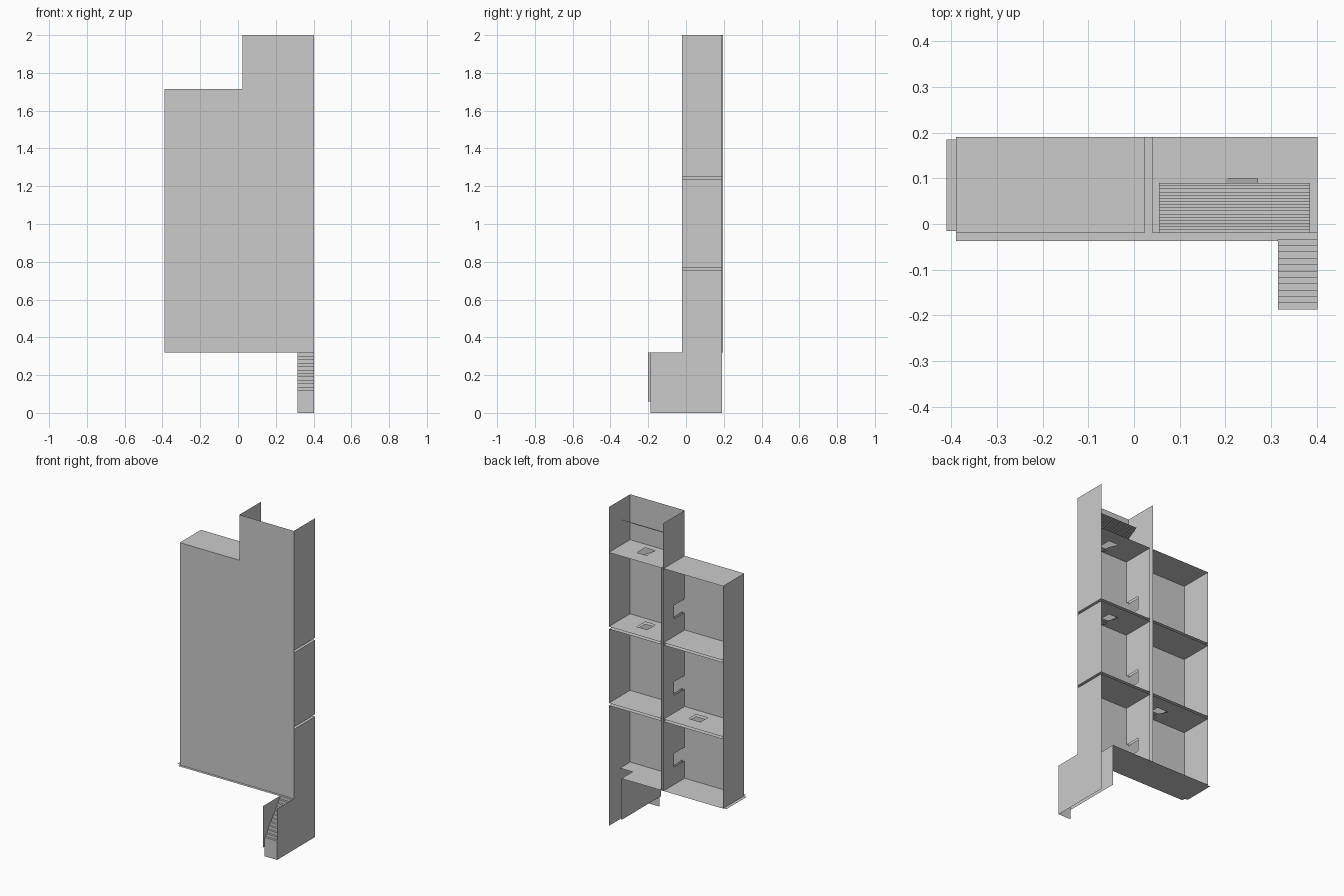
import bpy

if "Cube" in bpy.data.objects:
    bpy.data.objects.remove(bpy.data.objects["Cube"])

# Every wall and floor is a thin sheet, as in an open-backed play house
def sheet(name, quads):
    verts, faces = [], []
    for q in quads:
        faces.append(tuple(range(len(verts), len(verts) + len(q))))
        verts += q
    me = bpy.data.meshes.new(name)
    me.from_pydata(verts, [], faces)
    ob = bpy.data.objects.new(name, me)
    bpy.context.collection.objects.link(ob)
    return ob


def panel(name, axis, pos, a, b, holes=()):
    """Axis-aligned rectangle spanning a x b, with rectangular holes (a0, a1, b0, b1)."""
    us = sorted(set(list(a) + [h[i] for h in holes for i in (0, 1)]))
    vs = sorted(set(list(b) + [h[i] for h in holes for i in (2, 3)]))

    def pt(u, v):
        return {'x': (pos, u, v), 'y': (u, pos, v), 'z': (u, v, pos)}[axis]

    quads = []
    for u0, u1 in zip(us, us[1:]):
        for v0, v1 in zip(vs, vs[1:]):
            cu, cv = (u0 + u1) / 2, (v0 + v1) / 2
            if any(h[0] < cu < h[1] and h[2] < cv < h[3] for h in holes):
                continue
            quads.append([pt(u0, v0), pt(u1, v0), pt(u1, v1), pt(u0, v1)])
    return sheet(name, quads)


def steps(name, x0, x1, y0, y1, z0, z1, n):
    """Flight of n treads with risers, climbing towards +y."""
    quads = []
    dy, dz = (y1 - y0) / n, (z1 - z0) / n
    for i in range(n):
        y, z = y0 + i * dy, z0 + i * dz
        quads.append([(x0, y, z), (x1, y, z), (x1, y, z + dz), (x0, y, z + dz)])
        quads.append([(x0, y, z + dz), (x1, y, z + dz),
                      (x1, y + dy, z + dz), (x0, y + dy, z + dz)])
    return sheet(name, quads)


XL, XM, XR = -0.39, 0.023, 0.402     # left, middle and right walls
YF, YB = -0.02, 0.19                 # front wall, open back
BASE, ROOF, TOP = 0.32, 1.715, 2.0
STOREYS = [(BASE, 0.755), (0.77, 1.235), (1.25, ROOF)]

# Front walls
panel("front_wall_left", 'y', YF, (XL, XM), (BASE, ROOF))
panel("front_wall_tower", 'y', YF, (XM, XR), (BASE, TOP))

# Outer side walls
panel("left_wall", 'x', XL, (YF, YB), (BASE, ROOF))
for i, (z0, z1) in enumerate([(0, 0.755), (0.77, 1.235), (1.25, TOP)]):
    panel(f"right_wall_{i}", 'x', XR, (YF, YB), (z0, z1))

# Double middle wall with a pass-through on each storey
openings = [(YF, 0.085, z0 + 0.11, z0 + 0.195) for z0, z1 in STOREYS]
panel("middle_wall_left", 'x', XM, (YF, 0.195), (BASE, TOP), openings)
panel("middle_wall_right", 'x', 0.04, (YF, YB), (BASE, ROOF), openings)

# Floors, each with a ceiling sheet under it
for i, (zc, zf) in enumerate([(0.755, 0.77), (1.235, 1.25)]):
    hole_l = [(-0.17, -0.09, 0.03, 0.10)] if i == 0 else []
    hole_t = [(0.20, 0.27, 0.02, 0.10)] if i == 1 else []
    for part, z in (("ceiling", zc), ("floor", zf)):
        panel(f"{part}_left_{i}", 'z', z, (XL, XM), (YF, YB), hole_l)
        panel(f"{part}_tower_{i}", 'z', z, (0.04, XR), (YF, YB), hole_t)
panel("roof_left", 'z', ROOF, (XL, XM), (YF, YB))
panel("tower_deck", 'z', ROOF, (0.04, XR), (YF, YB), [(0.20, 0.27, 0.02, 0.10)])

# Base floor with its narrow front and left ledges
panel("base_floor", 'z', BASE, (XL, 0.315), (-0.037, YB))
panel("base_ledge_left", 'z', BASE, (-0.41, XL), (-0.015, 0.185))
panel("entry_landing", 'z', BASE, (0.315, XR), (YF, 0.08))

# Small ramps hanging from the floor hatches
for name, x0, x1, z in (("left_ramp", -0.17, -0.09, 0.755),
                        ("tower_ramp", 0.20, 0.27, 1.235),
                        ("deck_ramp", 0.20, 0.27, ROOF)):
    sheet(name, [[(x0, 0.02, z), (x0, 0.10, z), (x1, 0.10, z - 0.04), (x1, 0.02, z - 0.04)]])

# Entry stairs between their two side panels
panel("entry_riser", 'y', -0.187, (0.315, XR), (0, 0.10))
steps("entry_stairs", 0.315, XR, -0.187, YF, 0.10, BASE, 12)
panel("entry_side_right", 'x', XR, (-0.187, YF), (0, BASE))
panel("entry_side_left", 'x', 0.315, (-0.2, YB), (0.06, BASE))

# Stepped shelf at the top of the tower
steps("tower_stepped_shelf", 0.055, 0.385, YF, 0.09, 1.82, 1.885, 16)
